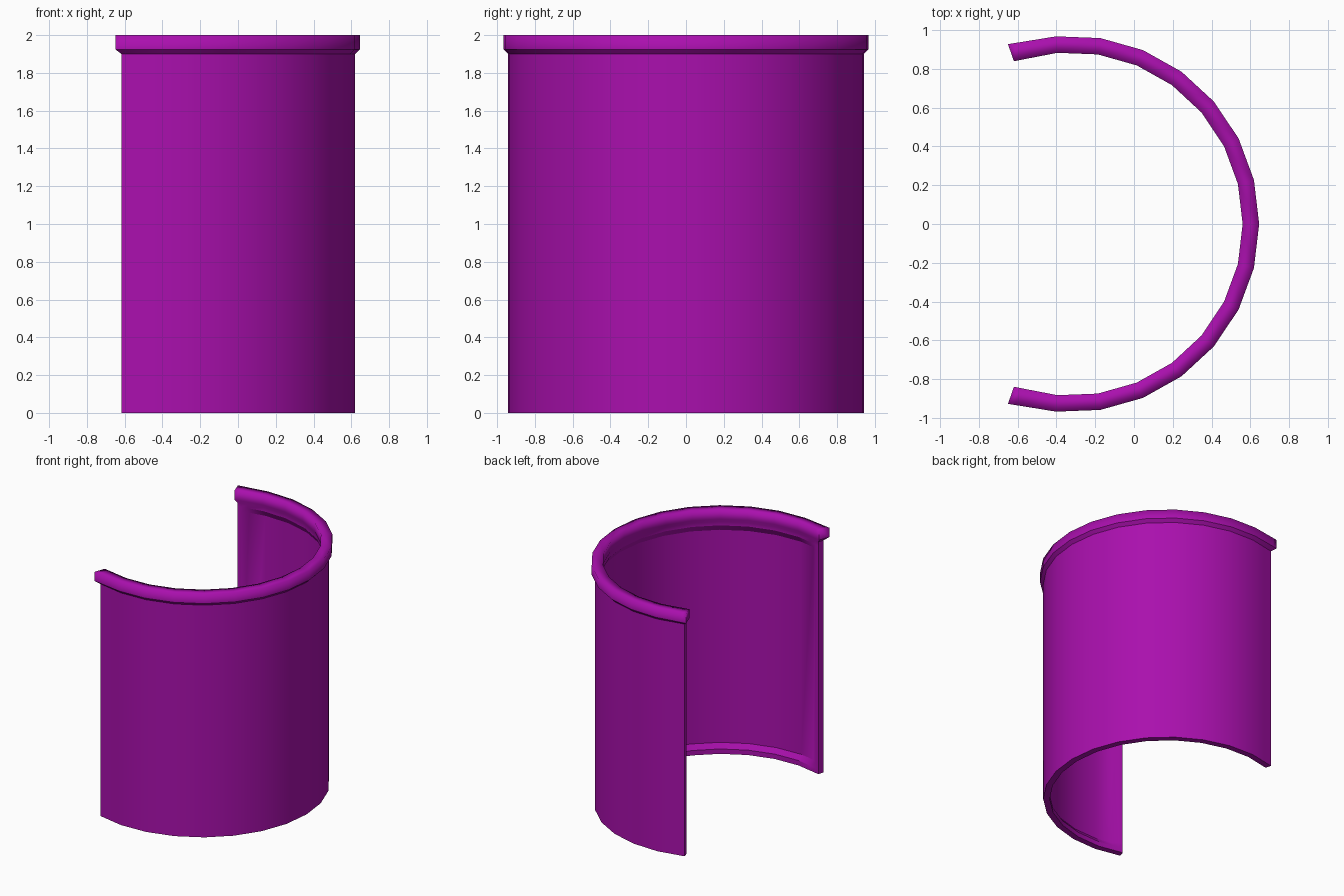
import bpy, bmesh, math

if "Cube" in bpy.data.objects:
    bpy.data.objects.remove(bpy.data.objects["Cube"])

CX, STEP, N = -0.325, math.radians(13.5), 16   # arc centre, segment angle, segment count


def vertex(i, r, z, rim):
    """Point on the polygonal arc; the rim reaches a little past both ends."""
    a = (i - N / 2) * STEP
    if rim and i in (0, N):
        a += math.copysign(math.radians(1.3), a)
        r += 0.012 if r > 0.93 else 0.004
    return (CX + r * math.cos(a), r * math.sin(a), z)


def point(t, r, z, rim):
    i = min(int(t), N - 1)
    p, q = vertex(i, r, z, rim), vertex(i + 1, r, z, rim)
    return [u + (v - u) * (t - i) for u, v in zip(p, q)]


# cross-section (radius, height, belongs to rim); the inner face is recessed in a border
OUTER, INNER, RECESS = 0.945, 0.895, 0.925
profile = [(OUTER, 0, 0), (OUTER, 1.90, 0),
           (0.97, 1.925, 1), (0.97, 2.0, 1), (0.885, 2.0, 1), (0.885, 1.925, 1),
           (INNER, 1.90, 0), (INNER, 1.87, 0), (RECESS, 1.82, 0),
           (RECESS, 0.08, 0), (INNER, 0.04, 0), (INNER, 0, 0)]
stations = [0, 0.15, 0.4] + list(range(1, N)) + [N - 0.4, N - 0.15, N]

bm = bmesh.new()
rings = []
for t in stations:
    border = t < 0.3 or t > N - 0.3
    rings.append([bm.verts.new(point(t, INNER if border and r == RECESS else r, z, rim))
                  for r, z, rim in profile])

# sweep
n = len(profile)
for a, b in zip(rings, rings[1:]):
    for k in range(n):
        bm.faces.new((a[k], a[(k + 1) % n], b[(k + 1) % n], b[k]))

# ends: wall, sloped rim underside, rim
for ring in (rings[0], rings[-1]):
    bm.faces.new([ring[k] for k in (0, 1, 6, 7, 8, 9, 10, 11)])
    bm.faces.new([ring[k] for k in (1, 2, 5, 6)])
    bm.faces.new([ring[k] for k in (2, 3, 4, 5)])
bmesh.ops.recalc_face_normals(bm, faces=bm.faces)

# smooth shading, sharp corners, softened rim top
for f in bm.faces:
    f.smooth = True
for e in bm.edges:
    top = all(v.co.z > 1.99 for v in e.verts)
    e.smooth = top or e.calc_face_angle(0) < math.radians(30)

mesh = bpy.data.meshes.new("curved_wall")
bm.to_mesh(mesh)
bm.free()
obj = bpy.data.objects.new("curved_wall", mesh)
bpy.context.collection.objects.link(obj)

mat = bpy.data.materials.new("purple")
mat.diffuse_color = (0.40, 0.005, 0.42, 1)
mat.use_nodes = True
mat.node_tree.nodes["Principled BSDF"].inputs["Base Color"].default_value = mat.diffuse_color
mesh.materials.append(mat)
